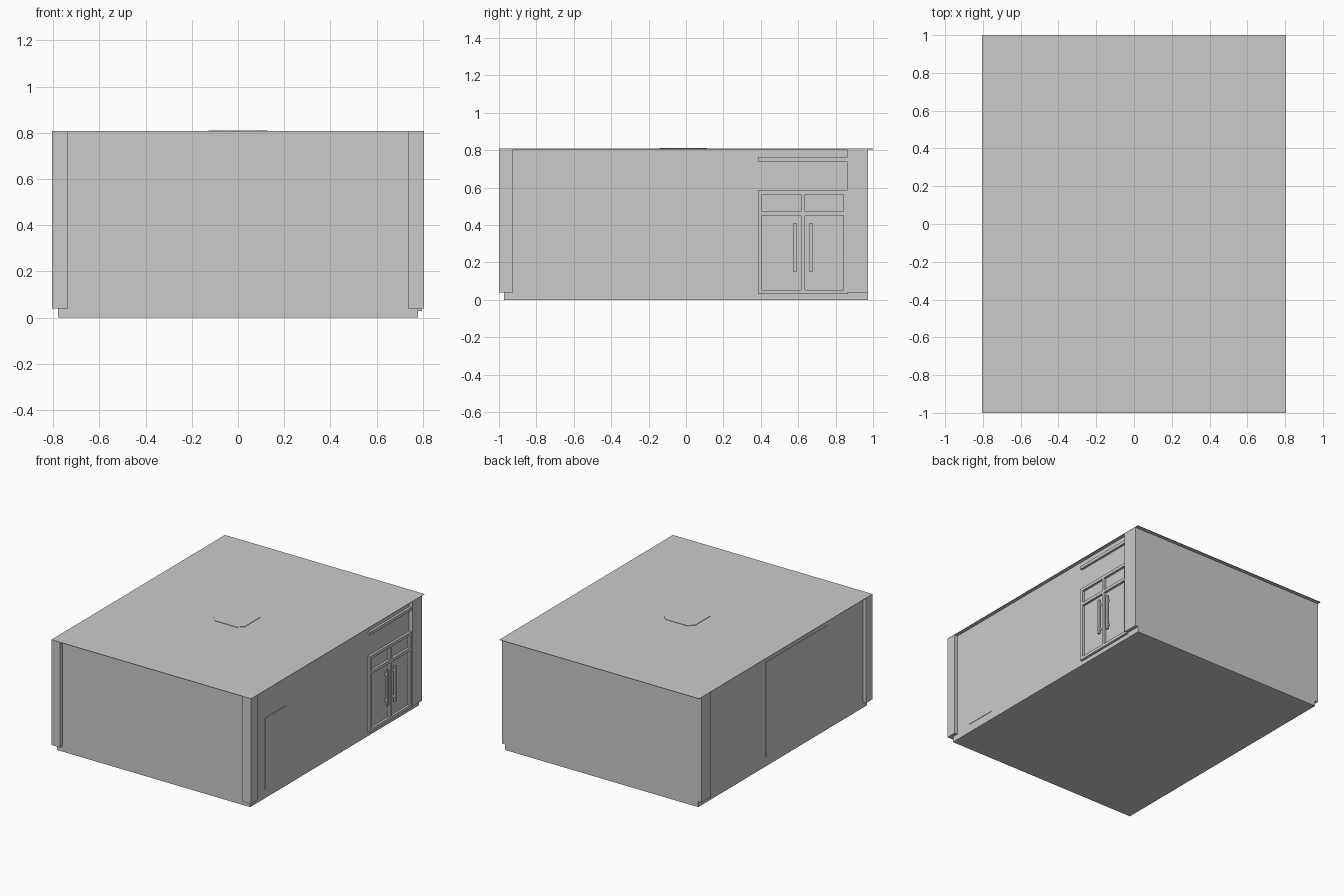
import bpy, bmesh

if "Cube" in bpy.data.objects:
    bpy.data.objects.remove(bpy.data.objects["Cube"])


def box(name, x0, x1, y0, y1, z0, z1):
    """Axis-aligned box given by its limits."""
    bm = bmesh.new()
    bmesh.ops.create_cube(bm, size=1)
    for v in bm.verts:
        v.co.x = x0 if v.co.x < 0 else x1
        v.co.y = y0 if v.co.y < 0 else y1
        v.co.z = z0 if v.co.z < 0 else z1
    return add(name, bm)


def add(name, bm):
    mesh = bpy.data.meshes.new(name)
    bm.to_mesh(mesh)
    bm.free()
    ob = bpy.data.objects.new(name, mesh)
    bpy.context.collection.objects.link(ob)
    return ob


W, D, H = 0.78, 0.973, 0.808      # wall half width, half depth, height

# Main room and thin overhanging roof
box("room_walls", -W, W, -D, D, 0, H - 0.003)
box("roof", -0.806, 0.806, -1, 1, H - 0.003, H)

# Corner pillars, raised above the ground
for side, label in ((-1, "left"), (1, "right")):
    xs = sorted((side * 0.735, side * 0.805))
    box(f"front_{label}_pillar", *xs, -1, -0.925, 0.04, H - 0.003)
    box(f"back_{label}_pillar", *xs, 0.86, D, 0.04, H - 0.003)

# Ceiling unit outline showing through the roof: chamfered square
h, c, cy = 0.127, 0.04, -0.014
outline = [(h - c, h), (h, h - c), (h, c - h), (h - c, -h),
           (c - h, -h), (-h, c - h), (-h, h - c), (c - h, h)]
bm = bmesh.new()
face = bm.faces.new([bm.verts.new((x, y + cy, H)) for x, y in reversed(outline)])
top = bmesh.ops.extrude_face_region(bm, geom=[face])
for v in top["geom"]:
    if isinstance(v, bmesh.types.BMVert):
        v.co.z += 0.003
bmesh.ops.recalc_face_normals(bm, faces=bm.faces)
add("roof_vent", bm)

# Double door on the right wall: frame, mullion, transom
F = 0.797
y0, y1, z0, z1, t = 0.385, 0.865, 0.03, 0.585, 0.022
mid = (y0 + y1) / 2
for i, y in enumerate((y0, mid - t / 2, y1 - t)):
    box(f"door_post_{i}", W - 0.01, F, y, y + t, z0, z1)
for i, z in enumerate((z0, 0.45, z1 - t)):
    box(f"door_rail_{i}", W - 0.01, F, y0, y1, z, z + t)

# Door handles
for s in (-1, 1):
    y = mid + s * 0.042
    box("door_handle", F - 0.004, F + 0.008, y - 0.008, y + 0.008, 0.15, 0.41)
    for z in (0.18, 0.37):
        box("handle_mount", W - 0.01, F, y - 0.006, y + 0.006, z, z + 0.015)

# Strip above the door
box("door_canopy_strip", W - 0.01, F, y0, y1, 0.74, 0.762)

# Thin wall panels
box("right_wall_panel", W - 0.01, W + 0.003, -0.80, -0.56, 0.06, 0.585)
box("left_wall_panel", -W - 0.004, -W + 0.01, -0.52, 0.20, 0.07, 0.76)
